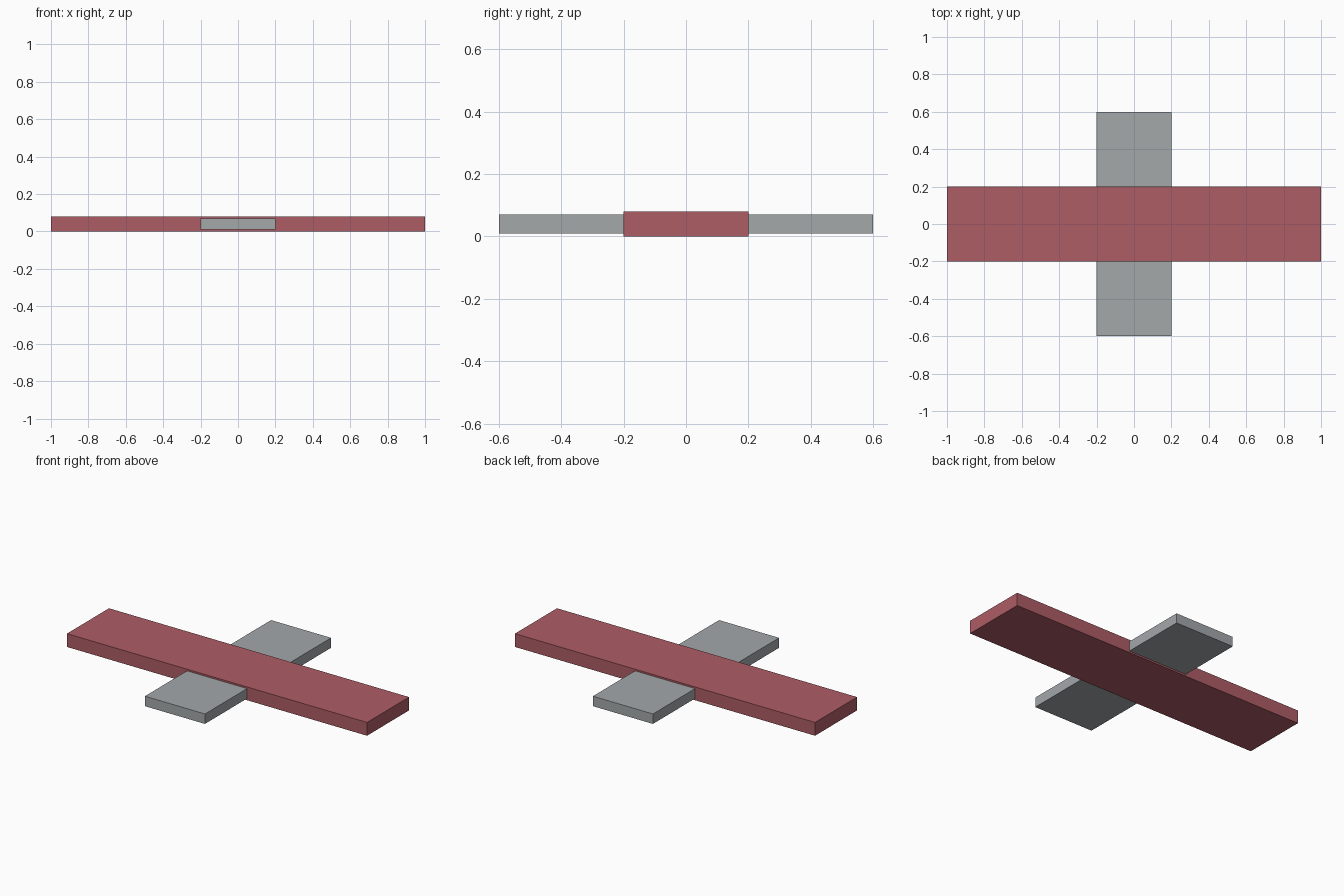
import bpy

# Remove the default cube
cube = bpy.data.objects.get("Cube")
if cube:
    bpy.data.objects.remove(cube, do_unlink=True)


def make_material(name, rgb):
    mat = bpy.data.materials.new(name)
    mat.use_nodes = True
    mat.diffuse_color = (*rgb, 1)
    mat.node_tree.nodes["Principled BSDF"].inputs["Base Color"].default_value = (*rgb, 1)
    return mat


def add_plank(name, size, z, mat):
    bpy.ops.mesh.primitive_cube_add(size=1, location=(0, 0, z))
    plank = bpy.context.object
    plank.name = plank.data.name = name
    plank.scale = size
    bpy.ops.object.transform_apply(location=False, rotation=False, scale=True)
    plank.data.materials.append(mat)
    return plank


red = make_material("muted red", (0.42, 0.107, 0.13))
grey = make_material("cool grey", (0.366, 0.392, 0.402))

# Long bar from side to side, and the thinner bar passing through its middle
add_plank("long_bar", (2.0, 0.4, 0.08), 0.04, red)
add_plank("cross_bar", (0.4, 1.2, 0.06), 0.04, grey)
